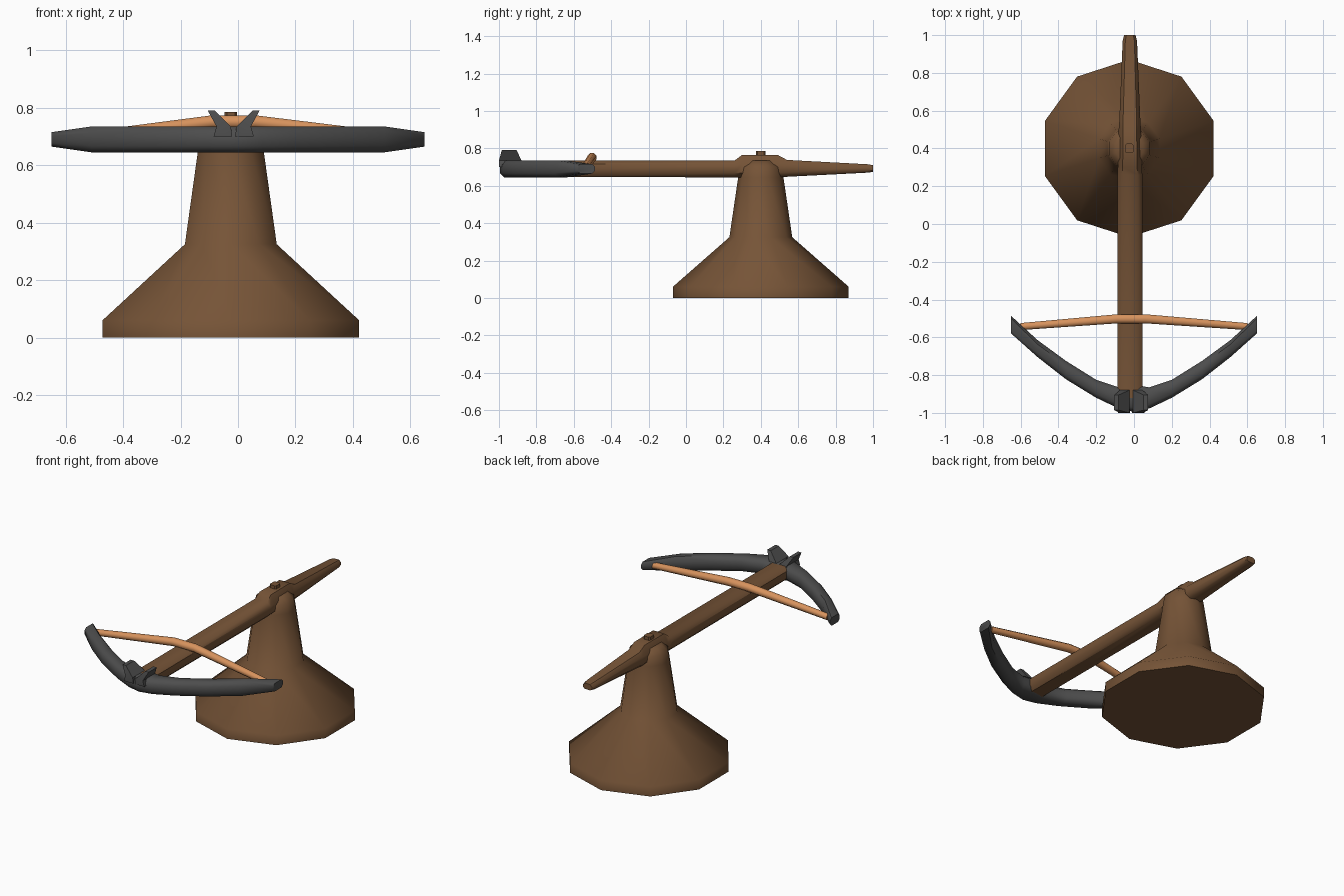
import bpy, bmesh, math

if "Cube" in bpy.data.objects:
    bpy.data.objects.remove(bpy.data.objects["Cube"])


def material(name, rgb):
    m = bpy.data.materials.new(name)
    m.diffuse_color = (*rgb, 1)
    m.use_nodes = True
    m.node_tree.nodes["Principled BSDF"].inputs["Base Color"].default_value = m.diffuse_color
    return m


WOOD = material("brown wood", (0.18, 0.088, 0.038))
IRON = material("dark iron", (0.075, 0.075, 0.075))
CORD = material("orange cord", (0.68, 0.29, 0.11))


def loft(name, sections, mat, angle=40):
    """Skin a row of equal-length closed sections and cap both ends."""
    bm = bmesh.new()
    rings = [[bm.verts.new(p) for p in s] for s in sections]
    n = len(rings[0])
    for a, b in zip(rings, rings[1:]):
        for i in range(n):
            j = (i + 1) % n
            bm.faces.new((a[i], a[j], b[j], b[i]))
    bm.faces.new(rings[0])
    bm.faces.new(rings[-1])
    bmesh.ops.recalc_face_normals(bm, faces=bm.faces)
    me = bpy.data.meshes.new(name)
    bm.to_mesh(me)
    bm.free()
    me.materials.append(mat)
    ob = bpy.data.objects.new(name, me)
    bpy.context.collection.objects.link(ob)
    bpy.ops.object.select_all(action='DESELECT')
    ob.select_set(True)
    bpy.context.view_layer.objects.active = ob
    bpy.ops.object.shade_smooth_by_angle(angle=math.radians(angle))
    return ob


def chamfered(u0, u1, v0, v1, c):
    """Rectangle with cut corners."""
    return [(u0 + c, v0), (u1 - c, v0), (u1, v0 + c), (u1, v1 - c),
            (u1 - c, v1), (u0 + c, v1), (u0, v1 - c), (u0, v0 + c)]


# Ten-sided flared pedestal
profile = [(0.47, 0), (0.47, 0.06), (0.168, 0.325), (0.121, 0.645),
           (0.112, 0.70), (0.075, 0.735)]
loft("pedestal", [[(-0.025 + r * math.sin(k * math.tau / 10),
                    0.4 + r * math.cos(k * math.tau / 10), z)
                   for k in range(10)] for r, z in profile], WOOD, 60)

# Stock with a raised hump over the pivot and a tapering tail:
# y, half width, bottom, shoulder height, top half width, top
stock = []
for y, w, z0, zs, t, z1 in [(-0.92, .066, .647, .715, .042, .735),
                            (0.26, .066, .645, .715, .042, .735),
                            (0.30, .064, .645, .715, .038, .765),
                            (0.49, .060, .645, .715, .036, .765),
                            (0.54, .056, .648, .715, .036, .738),
                            (0.97, .038, .670, .70, .024, .715),
                            (1.00, .030, .674, .698, .018, .710)]:
    c = (zs - z0) * 0.35
    half = [(t, z0), (w, z0 + c), (w, zs), (t, z1)]
    pts = half + [(-x, z) for x, z in reversed(half)]
    stock.append([(-0.022 + x, y, z) for x, z in pts])
loft("stock", stock, WOOD, 45)

# Pivot pin on top
loft("pivot_pin", [[(x, y, z) for x, y in chamfered(-.047, -.003, .375, .425, .008)]
                   for z in (.74, .785)], WOOD, 30)

# Bow: x, outer y, inner y, bottom, top; mirrored
bow = [(0, -.995, -.85, .645, .735), (.08, -.977, -.865, .645, .735),
       (.20, -.92, -.825, .645, .735), (.36, -.822, -.725, .645, .735),
       (.51, -.705, -.615, .645, .735), (.65, -.58, -.487, .665, .715)]
rows = [(-x, *r) for x, *r in reversed(bow[1:])] + bow
loft("bow", [[(x, y, z) for y, z in chamfered(a, b, z0, z1, .022 if abs(x) < .6 else .014)]
             for x, a, b, z0, z1 in rows], IRON, 50)

# Pair of splayed prongs at the bow centre
for side, s in (("left", -1), ("right", 1)):
    cx = -0.015
    levels = [(.005, .070, -1.0, -.87, .70), (.01, .060, -1.0, -.88, .735),
              (.066, .090, -.985, -.905, .79)]
    loft(side + "_prong", [[(cx + s * x0, y0, z), (cx + s * x1, y0, z),
                            (cx + s * x1, y1, z), (cx + s * x0, y1, z)]
                           for x0, x1, y0, y1, z in levels], IRON, 30)

# Bowstring passing over the stock
path = [(-.60, -.543, .690), (-.09, -.502, .751), (.06, -.502, .751), (.60, -.543, .690)]
string = []
for x, y, z in path:
    r = .026 if abs(x) < .2 else .020
    string.append([(x, y + r * math.cos(k * math.tau / 8 + math.pi / 8),
                    z + r * .95 * math.sin(k * math.tau / 8 + math.pi / 8))
                   for k in range(8)])
loft("bowstring", string, CORD, 50)
